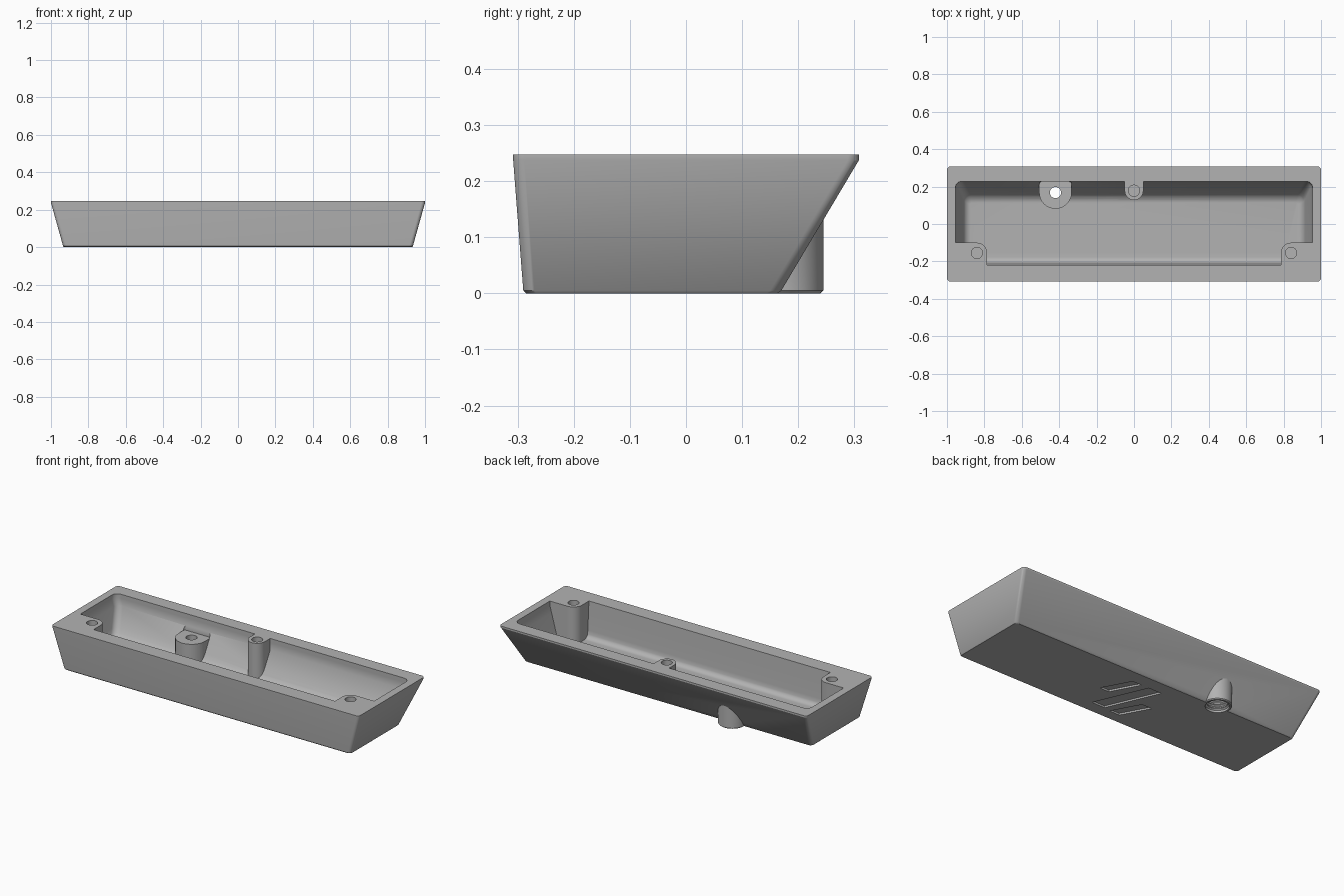
import bpy, bmesh, math

cube = bpy.data.objects.get("Cube")
if cube:
    bpy.data.objects.remove(cube, do_unlink=True)

grey = bpy.data.materials.new("mid grey")
grey.use_nodes = True
grey.diffuse_color = (0.45, 0.45, 0.45, 1)
bsdf = next(n for n in grey.node_tree.nodes if n.type == 'BSDF_PRINCIPLED')
bsdf.inputs["Base Color"].default_value = grey.diffuse_color
bsdf.inputs["Roughness"].default_value = 0.6


def rounded_ring(z, x0, x1, y0, y1, r, steps=8):
    """Rounded rectangle at height z; becomes a circle when r is half its size."""
    corners = [(x1 - r, y1 - r), (x0 + r, y1 - r), (x0 + r, y0 + r), (x1 - r, y0 + r)]
    pts = []
    for quarter, (cx, cy) in enumerate(corners):
        for i in range(steps + 1):
            a = math.pi / 2 * (quarter + i / steps)
            pts.append((cx + r * math.cos(a), cy + r * math.sin(a), z))
    return pts


def loft(name, rings):
    """Closed solid skinned through rings of equal point count, bottom to top."""
    bm = bmesh.new()
    loops = [[bm.verts.new(p) for p in ring] for ring in rings]
    n = len(loops[0])
    bm.faces.new(loops[0][::-1])
    bm.faces.new(loops[-1])
    for lo, hi in zip(loops, loops[1:]):
        for i in range(n):
            j = (i + 1) % n
            bm.faces.new((lo[i], lo[j], hi[j], hi[i]))
    bmesh.ops.remove_doubles(bm, verts=bm.verts, dist=1e-5)
    bmesh.ops.recalc_face_normals(bm, faces=bm.faces)
    mesh = bpy.data.meshes.new(name)
    bm.to_mesh(mesh)
    bm.free()
    obj = bpy.data.objects.new(name, mesh)
    bpy.context.collection.objects.link(obj)
    mesh.materials.append(grey)
    return obj


def lathe(name, cx, cy, profile):
    """Upright turned solid; profile is a list of (z, radius)."""
    return loft(name, [rounded_ring(z, cx - r, cx + r, cy - r, cy + r, r) for z, r in profile])


def prism(name, x0, x1, y0, y1, z0, z1, r):
    return loft(name, [rounded_ring(z, x0, x1, y0, y1, r) for z in (z0, z1)])


def combine(target, tool, operation='DIFFERENCE'):
    """Apply a boolean and discard the tool."""
    tool.hide_render = True
    bpy.ops.object.select_all(action='DESELECT')
    bpy.context.view_layer.objects.active = target
    target.select_set(True)
    mod = target.modifiers.new("boolean", 'BOOLEAN')
    mod.operation = operation
    mod.solver = 'EXACT'
    mod.object = tool
    bpy.ops.object.modifier_apply(modifier=mod.name)
    bpy.data.objects.remove(tool, do_unlink=True)


# Outer shell: tapered tray with a steep back and a short upright rim
shell = loft("tray_shell", [rounded_ring(z, -x, x, y0, y1, 0.02) for z, x, y0, y1 in (
    (0, 0.93, -0.285, 0.163), (0.005, 0.935, -0.29, 0.17),
    (0.237, 1, -0.308, 0.308), (0.247, 1, -0.308, 0.308))])

# Cable port standing out of the sloped back
PX, PY = -0.42, 0.168
combine(shell, lathe("port_sleeve", PX, PY, [(0, 0.072), (0.005, 0.077), (0.15, 0.077)]), 'UNION')


# Cavity with a filleted floor
FLOOR, FILLET = 0.035, 0.03


def cavity_ring(z, inset=0):
    x = min(0.955, 0.895 + 0.27 * z)
    back = min(0.228, 0.124 + 0.58 * z)
    return rounded_ring(z, -x + inset, x - inset, -0.205 - 0.06 * z + inset, back - inset,
                        0.035 - inset * 0.9)


rings = []
for i in range(6):
    t = math.radians(15 * i)
    rings.append(cavity_ring(FLOOR + FILLET * (1 - math.cos(t)), FILLET * (1 - math.sin(t))))
rings += [cavity_ring(z) for z in (0.08, 0.18, 0.222, 0.26)]
cavity = loft("cavity_cutter", rings)

# Solid parts left standing in the cavity: corner blocks, back post, port boss
for x0, x1 in ((-1.1, -0.785), (0.785, 1.1)):
    combine(cavity, prism("corner_block", x0, x1, -0.4, -0.1, -0.1, 0.3, 0.055))
combine(cavity, prism("back_post", -0.05, 0.05, 0.128, 0.4, -0.1, 0.3, 0.05))
combine(cavity, prism("port_boss", PX - 0.087, PX + 0.087, 0.081, 0.4, -0.1, 0.15, 0.087))
combine(shell, cavity)

# Clearance above the port boss
combine(shell, prism("boss_clearance", PX - 0.085, PX + 0.085, 0.13, 0.226, 0.15, 0.2, 0.01))

# Port bore: ridged socket below, narrow passage above
bore = [(-0.01, 0.063)]
for k in range(4):
    z = 0.012 + 0.022 * k
    bore += [(z, 0.063), (z + 0.006, 0.055), (z + 0.011, 0.055), (z + 0.017, 0.063)]
bore += [(0.105, 0.063), (0.106, 0.03), (0.2, 0.03)]
combine(shell, lathe("port_bore", PX, PY, bore))

# Blind screw holes
for x, y in ((-0.84, -0.155), (0.84, -0.155), (0, 0.178)):
    combine(shell, lathe("screw_hole", x, y, [(0.13, 0.03), (0.3, 0.03)]))

# Three slanted shallow slots in the underside: (x, y) of the ends, and width
for xa, ya, xb, yb, w in ((0.06, -0.215, -0.07, 0.085, 0.085),
                          (0.137, -0.075, 0.05, 0.085, 0.06),
                          (-0.057, -0.225, -0.143, -0.067, 0.065)):
    h = w / 2
    outline = [(xa - h, ya), (xa + h, ya), (xb + h, yb), (xb - h, yb)]
    combine(shell, loft("underside_slot", [[(x, y, z) for x, y in outline]
                                           for z in (-0.01, 0.01)]))

bpy.ops.object.select_all(action='DESELECT')
shell.select_set(True)
bpy.context.view_layer.objects.active = shell
bpy.ops.object.shade_smooth_by_angle(angle=math.radians(30))
